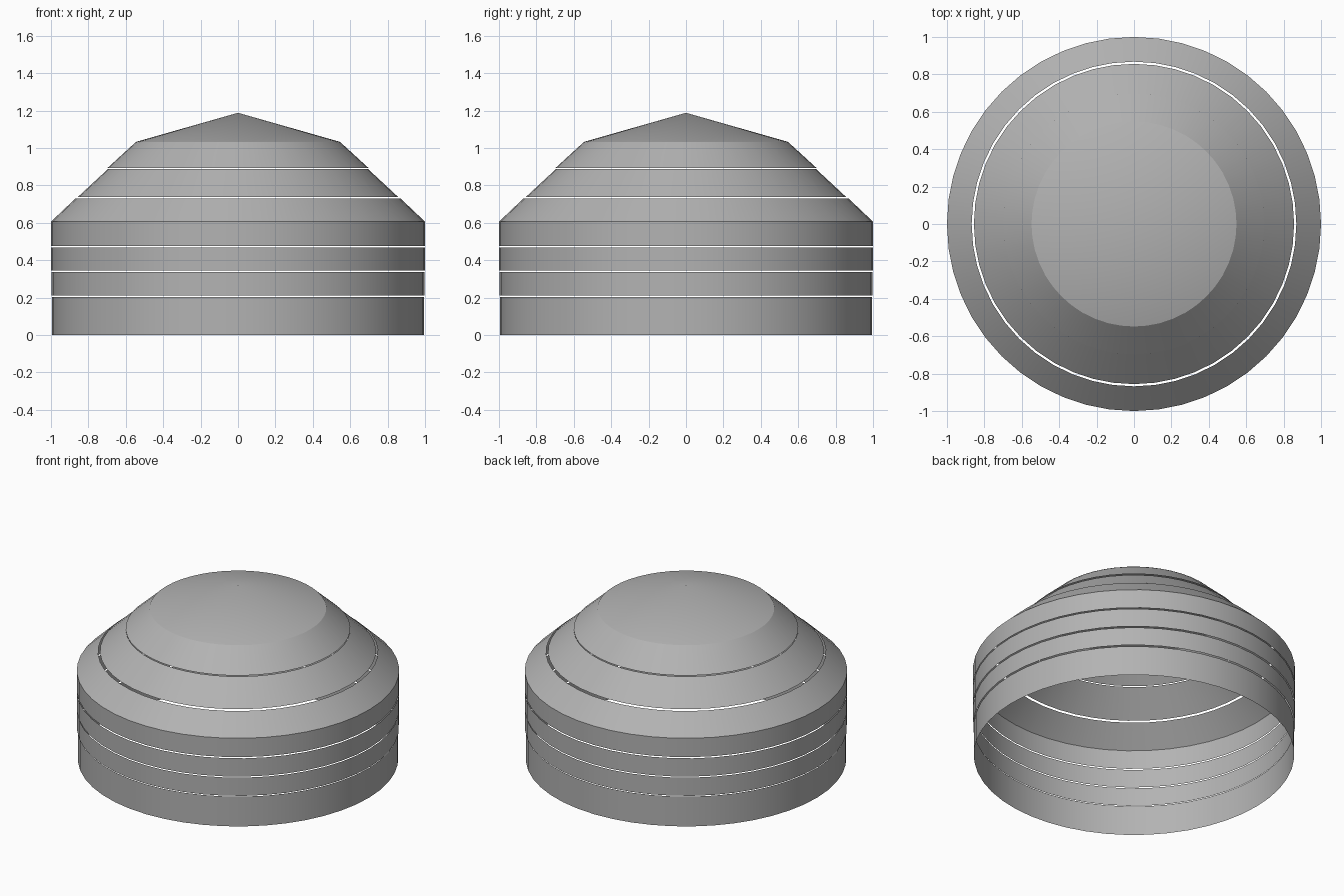
import bpy, bmesh, math

if "Cube" in bpy.data.objects:
    bpy.data.objects.remove(bpy.data.objects["Cube"])

SEGMENTS = 48

# Mid-grey for the whole shell
grey = bpy.data.materials.new("mid_grey")
grey.diffuse_color = (0.45, 0.45, 0.45, 1)
grey.use_nodes = True
grey.node_tree.nodes["Principled BSDF"].inputs["Base Color"].default_value = grey.diffuse_color


def band(name, r0, z0, r1, z1):
    """Open, thin, smooth ring between two circles; r1 = 0 closes to a point."""
    bm = bmesh.new()

    def ring(r, z):
        return [bm.verts.new((r * math.cos(2 * math.pi * i / SEGMENTS),
                              r * math.sin(2 * math.pi * i / SEGMENTS), z))
                for i in range(SEGMENTS)]

    low = ring(r0, z0)
    high = ring(r1, z1) if r1 > 0 else [bm.verts.new((0, 0, z1))] * SEGMENTS
    for i in range(SEGMENTS):
        j = (i + 1) % SEGMENTS
        face = [low[i], low[j], high[j]]
        if r1 > 0:
            face.append(high[i])
        bm.faces.new(face).smooth = True
    mesh = bpy.data.meshes.new(name)
    bm.to_mesh(mesh)
    bm.free()
    mesh.materials.append(grey)
    obj = bpy.data.objects.new(name, mesh)
    bpy.context.collection.objects.link(obj)
    return obj


# Cylindrical wall bands, separated by narrow gaps
walls = [(0.994, 0.0, 0.204), (0.998, 0.211, 0.336), (1.0, 0.344, 0.469), (1.0, 0.477, 0.606)]
for n, (r, z0, z1) in enumerate(walls, 1):
    band(f"wall_band_{n}", r, z0, r, z1)

# Sloping roof bands
band("roof_band_lower", 1.0, 0.606, 0.868, 0.731)
band("roof_band_middle", 0.856, 0.738, 0.696, 0.887)
band("roof_band_upper", 0.697, 0.894, 0.546, 1.032)

# Shallow conical cap
band("roof_cap", 0.548, 1.032, 0.0, 1.188)
